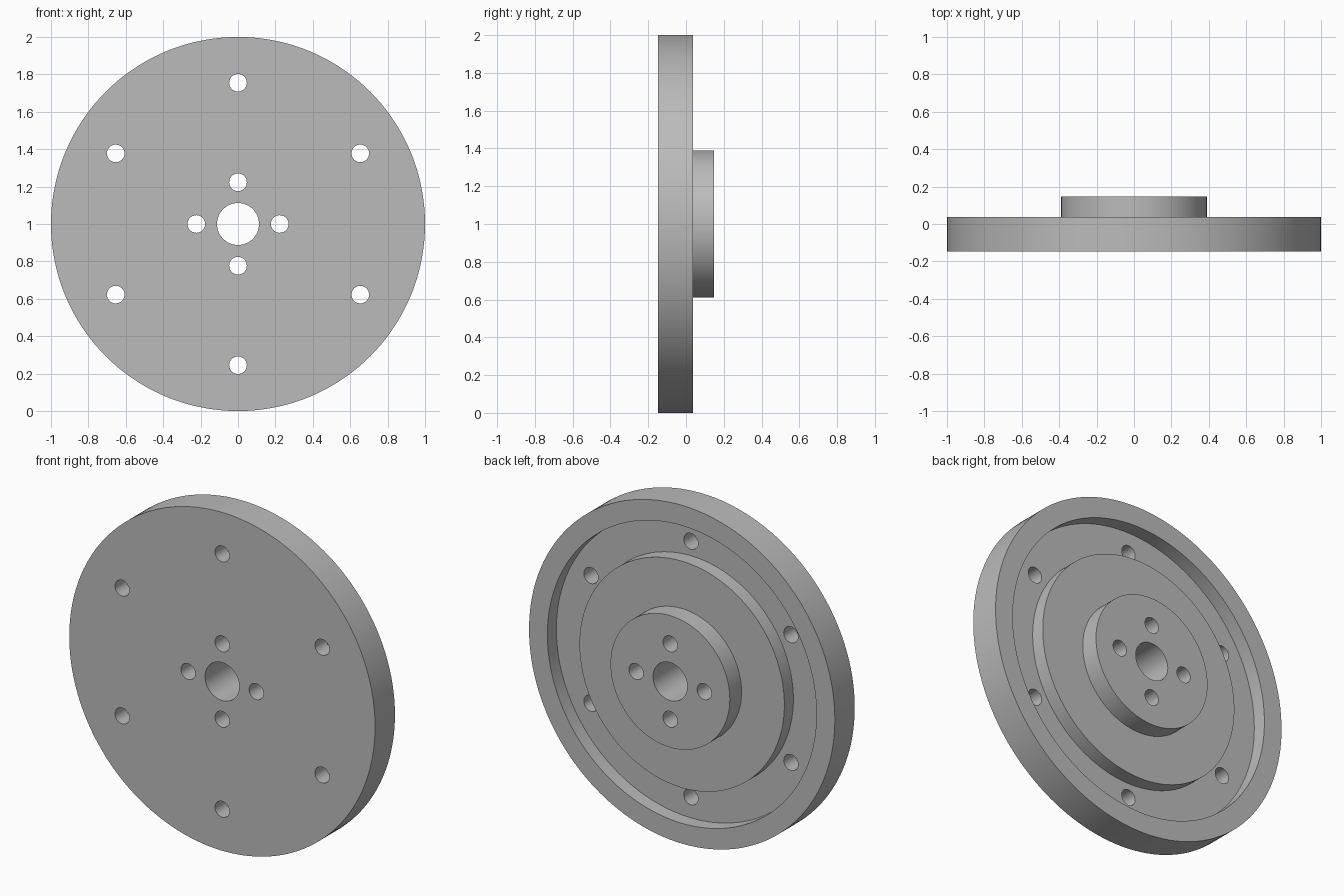
import bpy
import bmesh
from math import cos, sin, tau, pi, radians
from mathutils import Matrix, Vector

default = bpy.data.objects.get("Cube")
if default:
    bpy.data.objects.remove(default, do_unlink=True)

CENTRE = Vector((0, 0, 1))
FRONT, FLOOR, FACE, HUB = -0.148, -0.046, 0.038, 0.148   # depths along y


def make_object(name, bm):
    bmesh.ops.recalc_face_normals(bm, faces=bm.faces)
    mesh = bpy.data.meshes.new(name)
    bm.to_mesh(mesh)
    bm.free()
    obj = bpy.data.objects.new(name, mesh)
    bpy.context.collection.objects.link(obj)
    return obj


def lathe(name, profile, steps=144):
    """Turn a closed (radius, y) profile about the y axis."""
    bm = bmesh.new()
    verts = [bm.verts.new(CENTRE + Vector((r, y, 0))) for r, y in profile]
    edges = [bm.edges.new((verts[i - 1], verts[i])) for i in range(len(verts))]
    bmesh.ops.spin(bm, geom=verts + edges, cent=CENTRE, axis=(0, 1, 0),
                   angle=tau, steps=steps, use_merge=True)
    bmesh.ops.remove_doubles(bm, verts=bm.verts, dist=1e-5)
    return make_object(name, bm)


def add_hole_ring(bm, count, ring_radius, hole_radius):
    """Cutting cylinders along y, spaced evenly from the top."""
    for i in range(count):
        a = pi / 2 + tau * i / count
        place = Matrix.Translation(
            CENTRE + Vector((cos(a), 0, sin(a))) * ring_radius)
        bmesh.ops.create_cone(bm, cap_ends=True, segments=40, depth=1,
                              radius1=hole_radius, radius2=hole_radius,
                              matrix=place @ Matrix.Rotation(pi / 2, 4, 'X'))


# Disc with centre bore, raised hub, and a ring groove behind the rim
disc = lathe("flanged_disc", [
    (0.112, FRONT), (1.0, FRONT), (1.0, FACE), (0.88, FACE),
    (0.88, FLOOR), (0.67, FLOOR), (0.67, FACE), (0.39, FACE),
    (0.39, HUB), (0.112, HUB)])

# Six bolt holes in the groove and four in the hub
cut = bmesh.new()
add_hole_ring(cut, 6, 0.755, 0.047)
add_hole_ring(cut, 4, 0.223, 0.047)
cutter = make_object("hole_cutter", cut)
cutter.hide_render = True

bpy.ops.object.select_all(action='DESELECT')
disc.select_set(True)
bpy.context.view_layer.objects.active = disc
drill = disc.modifiers.new("holes", 'BOOLEAN')
drill.operation = 'DIFFERENCE'
drill.solver = 'EXACT'
drill.object = cutter
bpy.ops.object.modifier_apply(modifier=drill.name)
bpy.data.objects.remove(cutter, do_unlink=True)

# Plain grey metal
grey = bpy.data.materials.new("grey_metal")
grey.use_nodes = True
colour = (0.5, 0.5, 0.5, 1)
grey.diffuse_color = colour
grey.node_tree.nodes["Principled BSDF"].inputs["Base Color"].default_value = colour
disc.data.materials.clear()
disc.data.materials.append(grey)

bpy.ops.object.shade_smooth_by_angle(angle=radians(30))
